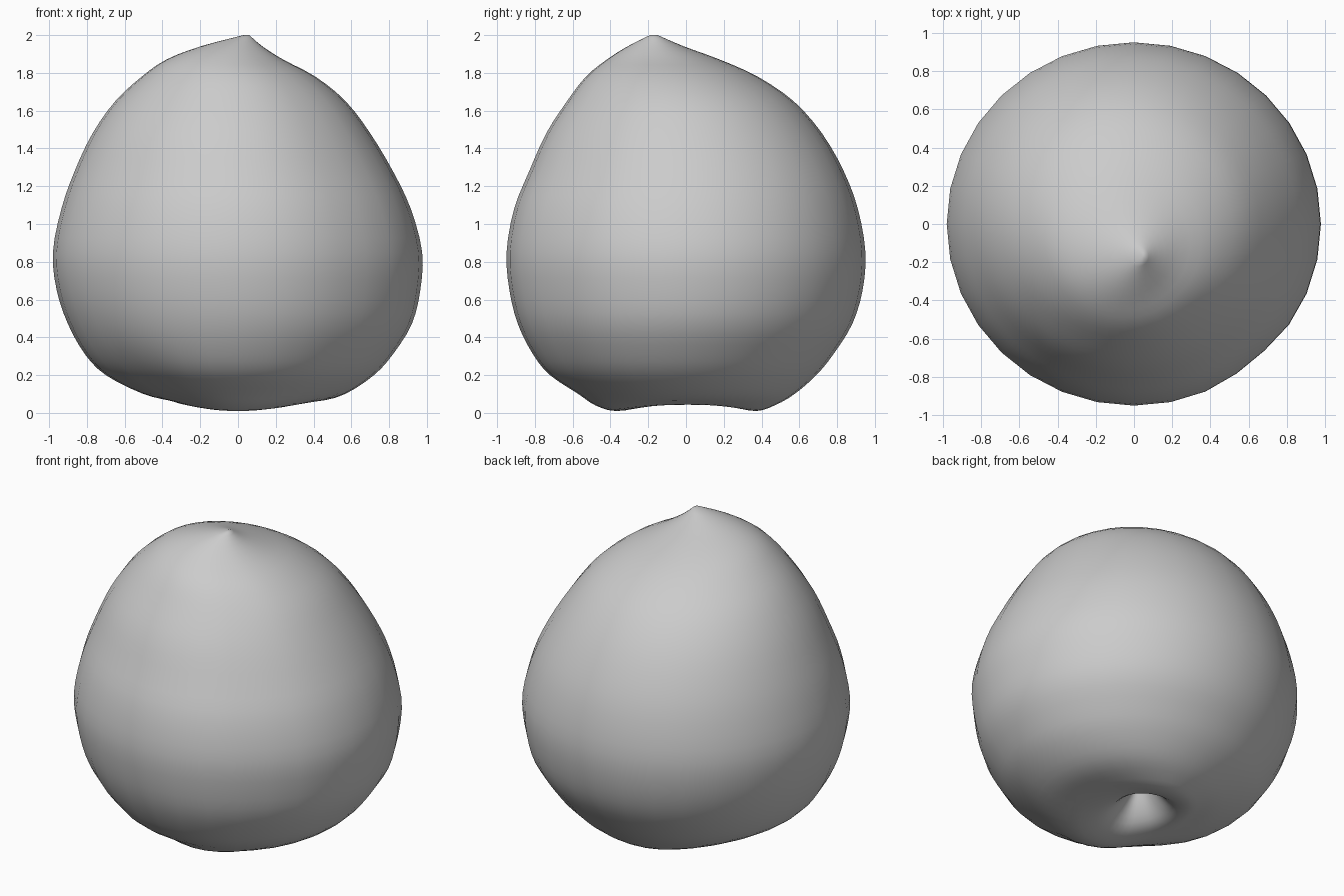
import bpy, bmesh, math
from mathutils import Vector

cube = bpy.data.objects.get("Cube")
if cube:
    bpy.data.objects.remove(cube, do_unlink=True)

SEGMENTS = 32   # around the fruit
STEPS = 3       # rings between two profile stations

# Profile stations, tip to stem cavity: height, right, left, front, back
STATIONS = [Vector(s) for s in (
    (2.00, .03, .06, -.19, -.15),
    (1.94, -.20, .13, -.31, -.01),
    (1.87, -.38, .24, -.42, .18),
    (1.78, -.51, .41, -.53, .38),
    (1.65, -.65, .57, -.63, .57),
    (1.48, -.77, .70, -.74, .72),
    (1.28, -.865, .82, -.83, .835),
    (1.08, -.935, .915, -.91, .91),
    (.85, -.98, .975, -.95, .95),
    (.65, -.96, .965, -.935, .935),
    (.47, -.90, .92, -.89, .88),
    (.31, -.81, .82, -.81, .78),
    (.20, -.70, .72, -.72, .69),
    (.10, -.51, .57, -.57, .575),
    (.04, -.37, .41, -.48, .47),
    (.01, -.28, .28, -.37, .37),
    (.04, -.20, .16, -.22, .25),
    (.13, -.13, .07, -.11, .16),
    (.24, -.07, -.01, -.03, .08),
)]


def spline(a, b, c, d, t):
    """Smooth curve from b to c."""
    return b + .5 * t * (c - a + t * (2*a - 5*b + 4*c - d + t * (3*(b - c) + d - a)))


def bump(value, centre, width):
    return math.exp(-((value - centre) / width) ** 2)


def ring_points(station):
    z, right, left, front, back = station
    for i in range(SEGMENTS):
        a = math.tau * i / SEGMENTS
        c, s = math.cos(a), math.sin(a)
        # Slight hollow low on the front right, flat patch on the front left
        k = 1 - .06 * bump(c, -.7, .3) * bump(s, -.7, .3) * bump(z, .15, .18)
        k -= .015 * bump(c, .65, .2) * bump(s, -.75, .2)
        x = (left + right) / 2 + k * c * (left - right) / 2
        y = (front + back) / 2 + k * s * (back - front) / 2
        # Wavy rim of the stem cavity
        lift = .035 * c * c * bump(math.hypot(x, y), .3, .16) * bump(z, 0, .15)
        yield x, y, z + lift


# Fruit body
last = len(STATIONS) - 1
stations = []
for i in range(last):
    near = [STATIONS[min(max(i + k, 0), last)] for k in (-1, 0, 1, 2)]
    stations += [spline(*near, j / STEPS) for j in range(STEPS)]
stations.append(STATIONS[-1])

bm = bmesh.new()
rings = [[bm.verts.new(p) for p in ring_points(s)] for s in stations]
for upper, lower in zip(rings, rings[1:]):
    for i in range(SEGMENTS):
        j = (i + 1) % SEGMENTS
        bm.faces.new((upper[i], lower[i], lower[j], upper[j]))
# Close the tip and the bottom of the cavity
for ring, height in ((rings[0], 2.0), (rings[-1], .26)):
    centre = sum((v.co for v in ring), Vector()) / SEGMENTS
    pole = bm.verts.new((centre.x, centre.y, height))
    for i in range(SEGMENTS):
        bm.faces.new((pole, ring[i], ring[(i + 1) % SEGMENTS]))
bmesh.ops.recalc_face_normals(bm, faces=bm.faces)
for face in bm.faces:
    face.smooth = True
mesh = bpy.data.meshes.new("fruit_body")
bm.to_mesh(mesh)
bm.free()
fruit = bpy.data.objects.new("fruit_body", mesh)
bpy.context.scene.collection.objects.link(fruit)

# Plain grey skin
skin = bpy.data.materials.new("light_grey")
skin.use_nodes = True
colour = (.6, .6, .6, 1)
skin.diffuse_color = colour
skin.node_tree.nodes["Principled BSDF"].inputs["Base Color"].default_value = colour
mesh.materials.append(skin)
